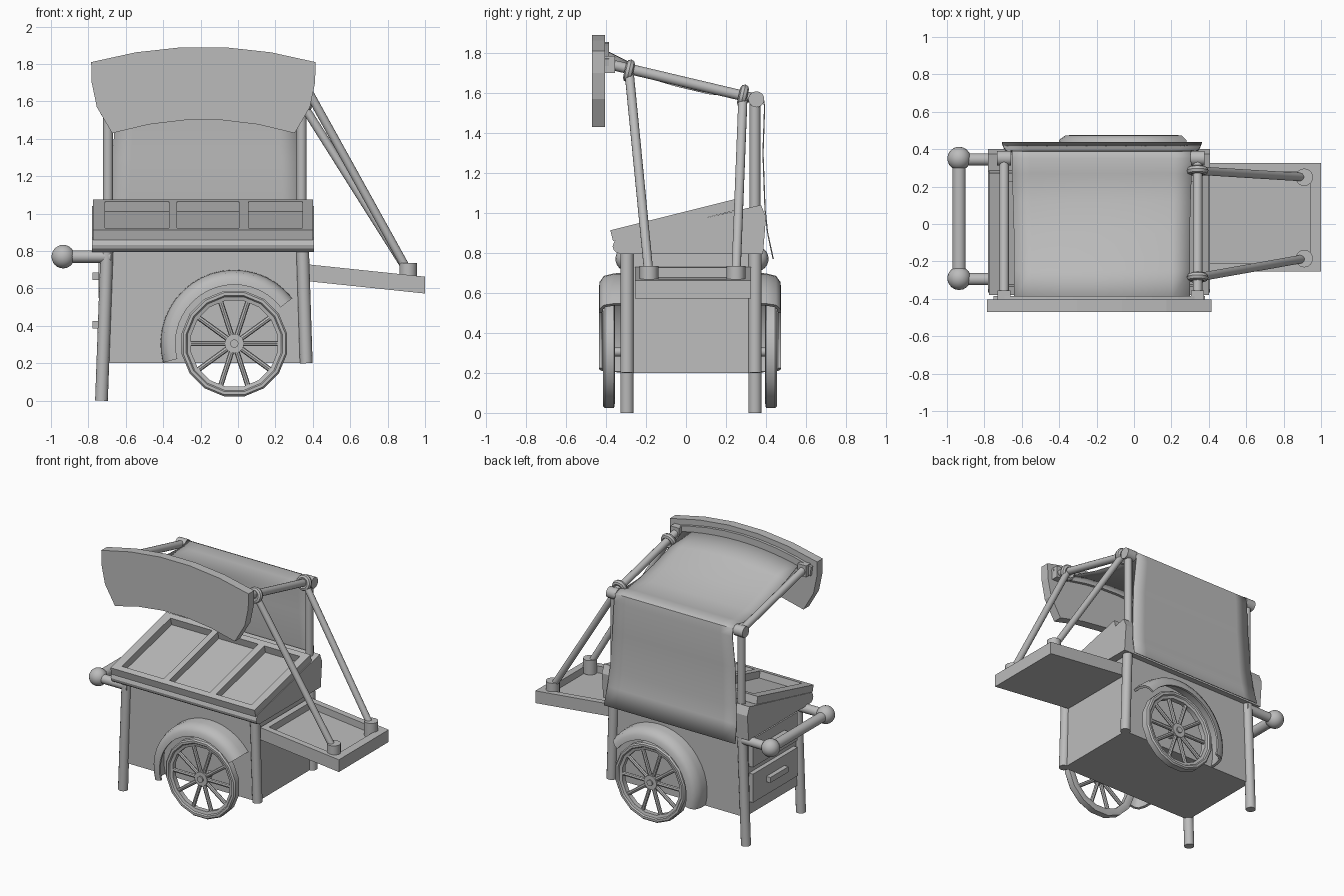
import bpy, bmesh
from math import sin, cos, pi, radians
from mathutils import Vector, Matrix

cube = bpy.data.objects.get("Cube")
if cube:
    bpy.data.objects.remove(cube, do_unlink=True)

grey = bpy.data.materials.new("plain_grey")
grey.use_nodes = True
grey.diffuse_color = (0.5, 0.5, 0.5, 1)
grey.node_tree.nodes["Principled BSDF"].inputs["Base Color"].default_value = (0.5, 0.5, 0.5, 1)

MID_X, MID_Y = -0.18, 0.02          # centre of the cart body
FRONT, BACK = -0.295, 0.345         # leg and handle lines
LEFT, RIGHT = 0.34, -0.695          # canopy post lines


def finish(name, bm, smooth=True):
    bmesh.ops.recalc_face_normals(bm, faces=bm.faces)
    mesh = bpy.data.meshes.new(name)
    bm.to_mesh(mesh)
    bm.free()
    ob = bpy.data.objects.new(name, mesh)
    bpy.context.collection.objects.link(ob)
    mesh.materials.append(grey)
    if smooth:
        bpy.ops.object.select_all(action='DESELECT')
        ob.select_set(True)
        bpy.context.view_layer.objects.active = ob
        bpy.ops.object.shade_smooth_by_angle(angle=radians(40))
    return ob


def add_box(bm, x, y, z):
    size = Matrix.Diagonal((x[1] - x[0], y[1] - y[0], z[1] - z[0], 1))
    centre = Vector((sum(x) / 2, sum(y) / 2, sum(z) / 2))
    return bmesh.ops.create_cube(bm, size=1, matrix=Matrix.Translation(centre) @ size)["verts"]


def box(name, x, y, z):
    bm = bmesh.new()
    add_box(bm, x, y, z)
    return finish(name, bm, False)


def add_rod(bm, a, b, r, r2=None, sides=14):
    a, b = Vector(a), Vector(b)
    turn = (b - a).to_track_quat('Z', 'Y').to_matrix().to_4x4()
    bmesh.ops.create_cone(bm, cap_ends=True, segments=sides, radius1=r, radius2=r2 or r,
                          depth=(b - a).length, matrix=Matrix.Translation((a + b) / 2) @ turn)


def rod(name, a, b, r, r2=None):
    bm = bmesh.new()
    add_rod(bm, a, b, r, r2)
    return finish(name, bm)


def prism(name, points, move):
    """Extrude a closed 3D outline along a vector."""
    bm = bmesh.new()
    face = bm.faces.new([bm.verts.new(p) for p in points])
    new = bmesh.ops.extrude_face_region(bm, geom=[face])["geom"]
    bmesh.ops.translate(bm, vec=move, verts=[v for v in new if isinstance(v, bmesh.types.BMVert)])
    return finish(name, bm, False)


def skin(name, rows, closed=False, caps=False):
    """Join rows of points into a surface."""
    bm = bmesh.new()
    grid = [[bm.verts.new(p) for p in row] for row in rows]
    n = len(grid[0])
    for r0, r1 in zip(grid, grid[1:] + (grid[:1] if closed else [])):
        for i in range(n if caps or closed else n - 1):
            j = (i + 1) % n
            bm.faces.new((r0[i], r0[j], r1[j], r1[i]))
    if caps:
        bm.faces.new(grid[0])
        bm.faces.new(grid[-1])
    return finish(name, bm)


# Body, slightly wider at the foot
bm = bmesh.new()
for v in add_box(bm, (-0.705, 0.35), (FRONT, BACK), (0.2, 0.8)):
    if v.co.z < 0.5:
        v.co.x += 0.015 if v.co.x > 0 else -0.015
finish("cart_body", bm, False)

# Legs and handle
for side, y in (("front", FRONT), ("back", BACK)):
    rod(side + "_right_leg", (-0.73, y, 0), (-0.7, y, 0.82), 0.034)
    rod(side + "_left_leg", (0.365, y, 0.2), (0.345, y, 0.82), 0.034)
    rod(side + "_handle_arm", (-0.935, y, 0.77), (-0.68, y, 0.77), 0.033)
    bm = bmesh.new()
    bmesh.ops.create_uvsphere(bm, u_segments=18, v_segments=12, radius=0.063,
                              matrix=Matrix.Translation((-0.935, y + 0.005, 0.77)))
    finish(side + "_handle_knob", bm)
rod("handle_bar", (-0.935, FRONT, 0.77), (-0.935, BACK, 0.77), 0.036)

# Drawers on the right end
for i, z in enumerate((0.4, 0.66)):
    box(f"drawer_{i + 1}", (-0.745, -0.7), (-0.235, 0.285), (z - 0.11, z + 0.1))
    box(f"drawer_pull_{i + 1}", (-0.778, -0.73), (-0.08, 0.13), (z - 0.015, z + 0.025))

# Sloped counter with a rounded front lip
lip = [(-0.325 - 0.042 * sin(t * pi / 6), 0.832 - 0.037 * cos(t * pi / 6)) for t in range(5)]
side = lip + [(-0.35, 0.87), (0.375, 1.04), (0.4, 0.98), (0.385, 0.795)]
prism("counter", [(-0.78, y, z) for y, z in side], (1.185, 0, 0))

# Display tray frame, built flat then tilted onto the counter
bm = bmesh.new()
for x in ((-0.775, -0.71), (-0.37, -0.325), (0.005, 0.055), (0.345, 0.4)):
    add_box(bm, x, (0, 0.67), (0, 0.055))
for y in ((0, 0.045), (0.625, 0.67)):
    add_box(bm, (-0.775, 0.4), y, (0, 0.055))
tilt = Matrix.Translation((0, -0.365, 0.86)) @ Matrix.Rotation(radians(14), 4, 'X')
bmesh.ops.transform(bm, matrix=tilt, verts=bm.verts)
finish("display_tray_frame", bm, False)

# Folding shelf with a raised rim, sloping down outward
bm = bmesh.new()
add_box(bm, (0.36, 1), (-0.255, 0.325), (0.64, 0.68))
for y in ((-0.255, -0.21), (0.28, 0.325)):
    add_box(bm, (0.36, 1), y, (0.67, 0.73))
for x in ((0.36, 0.4), (0.945, 1)):
    add_box(bm, x, (-0.255, 0.325), (0.67, 0.73))
for v in bm.verts:
    v.co.z -= 0.105 * (v.co.x - 0.36)
finish("side_shelf", bm, False)

# Wheels and mudguards, the back pair mirrored from the front
HUB_X, HUB_Z = -0.02, 0.305


def around(angle, radius, y):
    return (HUB_X + radius * cos(angle), y, HUB_Z + radius * sin(angle))


for side, flip in (("front", 1), ("back", -1)):
    def across(y):
        return MID_Y + flip * (y - MID_Y)

    section = [(0.235, -0.365), (0.235, -0.4), (0.255, -0.405), (0.262, -0.415),
               (0.278, -0.415), (0.287, -0.405), (0.287, -0.36), (0.26, -0.355)]
    skin(side + "_wheel_rim", [[around(i * pi / 8 + pi / 16, r, across(y)) for r, y in section]
                               for i in range(16)], closed=True)
    bm = bmesh.new()
    for i in range(10):
        a = i * pi / 5
        add_rod(bm, around(a, 0.03, across(-0.385)), around(a, 0.245, across(-0.385)), 0.014, sides=8)
    finish(side + "_wheel_spokes", bm)
    rod(side + "_wheel_hub", around(0, 0, across(-0.355)), around(0, 0, across(-0.405)), 0.052)
    rod(side + "_axle", around(0, 0, across(-0.2)), around(0, 0, across(-0.415)), 0.022)
    guard = [(0.395, -0.28), (0.393, -0.36), (0.38, -0.41), (0.35, -0.432), (0.315, -0.436),
             (0.315, -0.42), (0.345, -0.415), (0.365, -0.4), (0.376, -0.355), (0.378, -0.28)]
    skin(side + "_mudguard", [[around(radians(38 + i * 157 / 18), r, across(y)) for r, y in guard]
                              for i in range(19)], caps=True)

# Canopy posts, sloping rods and end caps
for side, x in (("left", LEFT), ("right", RIGHT)):
    rod(side + "_canopy_post", (x, BACK, 0.8), (x, BACK, 1.57), 0.027)
    rod(side + "_canopy_rod", (x, -0.39, 1.745), (x, 0.35, 1.57), 0.026)
    rod(side + "_rear_cap", (x - 0.038, 0.352, 1.568), (x + 0.038, 0.352, 1.568), 0.04)
    box(side + "_front_cap", (x - 0.035, x + 0.035), (-0.405, -0.355), (1.7, 1.785))

# Shelf struts with cups below and rope rings above
for side, y, top in (("front", -0.185, (0.345, -0.285, 1.71)), ("back", 0.25, (0.345, 0.285, 1.585))):
    rod(side + "_strut_cup", (0.91, y, 0.63), (0.91, y, 0.735), 0.047)
    rod(side + "_shelf_strut", (0.91, y, 0.69), top, 0.023)
    axis = Matrix.Rotation(radians(-13), 3, 'X')
    rings = [[Vector((LEFT, top[1], top[2])) + axis @ Vector(
        ((0.038 + 0.02 * cos(b * pi / 4)) * cos(a * pi / 8), 0.022 * sin(b * pi / 4),
         (0.038 + 0.02 * cos(b * pi / 4)) * sin(a * pi / 8))) for b in range(8)] for a in range(16)]
    skin(side + "_rope_ring", rings, closed=True)

# Canopy cloth: centre height, bow and half width along its run
run = [(-0.4, 1.755, 0.055, 0.47), (-0.25, 1.695, 0.04, 0.47), (-0.05, 1.635, 0.02, 0.47),
       (0.12, 1.595, 0.005, 0.475), (0.27, 1.585, 0, 0.48), (0.35, 1.602, 0, 0.48),
       (0.385, 1.585, 0, 0.48), (0.393, 1.53, 0, 0.482), (0.385, 1.3, 0, 0.5),
       (0.395, 1.02, 0, 0.515), (0.408, 0.9, 0, 0.525), (0.436, 0.77, 0, 0.535)]
rows = [[(-0.172 + w * t / 5, y, z + bow * (1 - (t / 5) ** 2)) for t in range(-5, 6)]
        for y, z, bow, w in run]
cloth = skin("canopy_cloth", rows)
solid = cloth.modifiers.new("thickness", 'SOLIDIFY')
solid.thickness = 0.006
solid.offset = 0


# Arched front board and its backing beam
def arch(half, z, rise, n=5):
    return [(MID_X - 0.005 + half * t, z + rise * (1 - t * t))
            for t in (2 * i / n - 1 for i in range(n + 1))]


top, low = arch(0.6, 1.81, 0.082), arch(0.488, 1.43, 0.073)
bulge = [(0.565, 1.57), (0.592, 1.7)]
board = (top + [(MID_X + h, z) for h, z in bulge[::-1]] + low[::-1]
         + [(MID_X - 0.01 - h, z) for h, z in bulge])
prism("front_board", [(x, -0.47, z) for x, z in board], (0, 0.065, 0))
beam = arch(0.565, 1.77, 0.085, 8) + arch(0.555, 1.7, 0.085, 8)[::-1]
prism("board_backing_beam", [(x, -0.41, z) for x, z in beam], (0, 0.025, 0))
